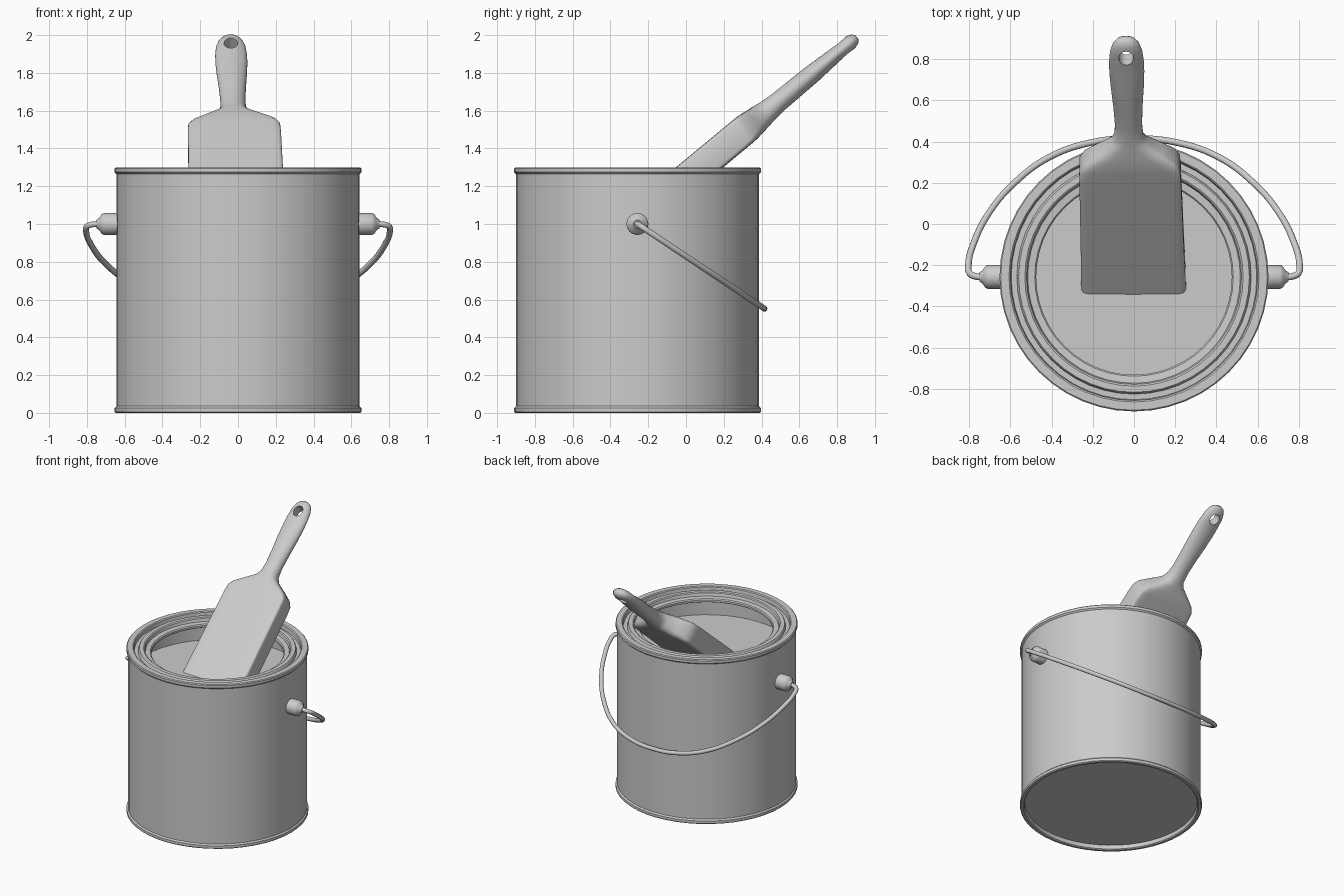
import bpy, bmesh, math
from mathutils import Vector, Matrix

if "Cube" in bpy.data.objects:
    bpy.data.objects.remove(bpy.data.objects["Cube"])

CY = -0.257   # can axis position in y
grey = bpy.data.materials.new("light_grey")
grey.diffuse_color = (0.6, 0.6, 0.6, 1)
grey.use_nodes = True
grey.node_tree.nodes["Principled BSDF"].inputs["Base Color"].default_value = grey.diffuse_color


def finish(ob, angle=35):
    ob.data.materials.clear()
    ob.data.materials.append(grey)
    bpy.ops.object.select_all(action='DESELECT')
    ob.select_set(True)
    bpy.context.view_layer.objects.active = ob
    bpy.ops.object.shade_smooth_by_angle(angle=math.radians(angle))
    return ob


def loft(name, rings, closed_caps=True):
    """Skin a list of rings (equal point counts) into one mesh object."""
    bm = bmesh.new()
    vs = [[bm.verts.new(p) for p in ring] for ring in rings]
    n = len(vs[0])
    for a, b in zip(vs, vs[1:]):
        for i in range(n):
            j = (i + 1) % n
            bm.faces.new((a[i], a[j], b[j], b[i]))
    if closed_caps:
        bm.faces.new(vs[0][::-1])
        bm.faces.new(vs[-1])
    bmesh.ops.recalc_face_normals(bm, faces=bm.faces)
    me = bpy.data.meshes.new(name)
    bm.to_mesh(me)
    bm.free()
    ob = bpy.data.objects.new(name, me)
    bpy.context.collection.objects.link(ob)
    return ob


def lathe(name, profile, matrix, sides):
    """Spin (radius, height) pairs about local z, then place by matrix."""
    rings = []
    for r, h in profile:
        rings.append([matrix @ Vector((r * math.cos(2 * math.pi * i / sides),
                                       r * math.sin(2 * math.pi * i / sides), h))
                      for i in range(sides)])
    return loft(name, rings)


# Can: recessed base, rolled rims, wall, grooved lid seat and inner wall
can_profile = [
    (0.618, 0.035), (0.622, 0.006), (0.63, 0.0), (0.647, 0.0), (0.653, 0.006),
    (0.653, 0.026), (0.643, 0.036), (0.643, 1.264), (0.653, 1.274),
    (0.653, 1.294), (0.647, 1.30), (0.607, 1.30), (0.60, 1.294),
    (0.596, 1.265), (0.569, 1.265), (0.565, 1.284), (0.56, 1.29),
    (0.53, 1.29), (0.522, 1.284), (0.516, 1.262), (0.482, 1.258),
    (0.475, 1.25), (0.475, 1.235), (0.482, 1.23), (0.634, 1.23), (0.634, 1.05)]
at_can = Matrix.Translation((0, CY, 0))
finish(lathe("paint_can", can_profile, at_can, 48))

# Paint surface inside the can
finish(lathe("paint", [(0.636, 1.045), (0.636, 1.06)], at_can, 48))

# Pivot bosses on both sides
boss = [(0.058, 0.63), (0.058, 0.71), (0.052, 0.722), (0.032, 0.735), (0.022, 0.75)]
for side, label in ((1, "right"), (-1, "left")):
    m = Matrix.Translation((0, CY, 1.0)) @ Matrix.Rotation(side * math.pi / 2, 4, 'Y')
    finish(lathe("pivot_" + label, boss, m, 24))

# Wire bail hanging down behind the can
half = [(0.72, -0.257), (0.765, -0.255), (0.797, -0.24), (0.804, -0.20),
        (0.775, -0.085), (0.70, 0.06), (0.58, 0.20), (0.41, 0.325), (0.21, 0.395)]
path = half + [(0, 0.415)] + [(-x, y) for x, y in reversed(half)]
cu = bpy.data.curves.new("wire_handle", 'CURVE')
cu.dimensions = '3D'
cu.bevel_depth = 0.016
cu.bevel_resolution = 3
cu.resolution_u = 6
cu.use_fill_caps = True
sp = cu.splines.new('BEZIER')
sp.bezier_points.add(len(path) - 1)
for bp, (x, y) in zip(sp.bezier_points, path):
    bp.co = (x, y, 1.0 - (y - CY) * 0.667)
    bp.handle_left_type = bp.handle_right_type = 'AUTO'
wire = bpy.data.objects.new("wire_handle", cu)
bpy.context.collection.objects.link(wire)
bpy.ops.object.select_all(action='DESELECT')
wire.select_set(True)
bpy.context.view_layer.objects.active = wire
bpy.ops.object.convert(target='MESH')
finish(bpy.context.view_layer.objects.active, 60)

# Brush frame: origin at handle tip, axis runs down into the paint
tip = Vector((-0.04, 0.895, 1.982))
axis = Vector((0.025, -0.77, -0.638)).normalized()
across = (Vector((1, 0, 0)) - axis * axis.x).normalized()
normal = axis.cross(across)


def section(s, w, t, n, count=32):
    """Superellipse cross-section at distance s along the brush."""
    pts = []
    for i in range(count):
        a = 2 * math.pi * i / count
        c, d = math.cos(a), math.sin(a)
        px = math.copysign(abs(c) ** (2 / n), c) * w
        py = math.copysign(abs(d) ** (2 / n), d) * t
        pts.append(tip + axis * s + across * px + normal * py)
    return pts


# Brush: rounded handle flaring into shoulders and a flat bristle block
stations = [
    (-0.012, 0.02, 0.012, 2), (0.0, 0.045, 0.028, 2), (0.025, 0.064, 0.038, 2),
    (0.07, 0.078, 0.042, 2), (0.13, 0.084, 0.04, 2), (0.20, 0.085, 0.044, 2),
    (0.30, 0.08, 0.05, 2), (0.42, 0.071, 0.052, 2), (0.53, 0.066, 0.054, 2),
    (0.60, 0.07, 0.06, 2.2), (0.64, 0.092, 0.066, 2.6), (0.69, 0.16, 0.073, 4),
    (0.74, 0.222, 0.079, 7), (0.78, 0.244, 0.08, 10), (0.84, 0.247, 0.08, 12),
    (1.25, 0.251, 0.08, 12), (1.70, 0.257, 0.078, 12)]
brush = loft("paint_brush", [section(*st) for st in stations])

# Hanging hole through the handle end
hole = loft("hole_cutter", [
    [tip + axis * (0.085 + 0.042 * math.sin(2 * math.pi * i / 20))
     + across * 0.036 * math.cos(2 * math.pi * i / 20) + normal * h
     for i in range(20)] for h in (-0.15, 0.15)])
hole.hide_render = True
mod = brush.modifiers.new("hole", 'BOOLEAN')
mod.operation = 'DIFFERENCE'
mod.solver = 'EXACT'
mod.object = hole
bpy.context.view_layer.objects.active = brush
bpy.ops.object.modifier_apply(modifier="hole")
bpy.data.objects.remove(hole, do_unlink=True)
finish(brush, 40)
